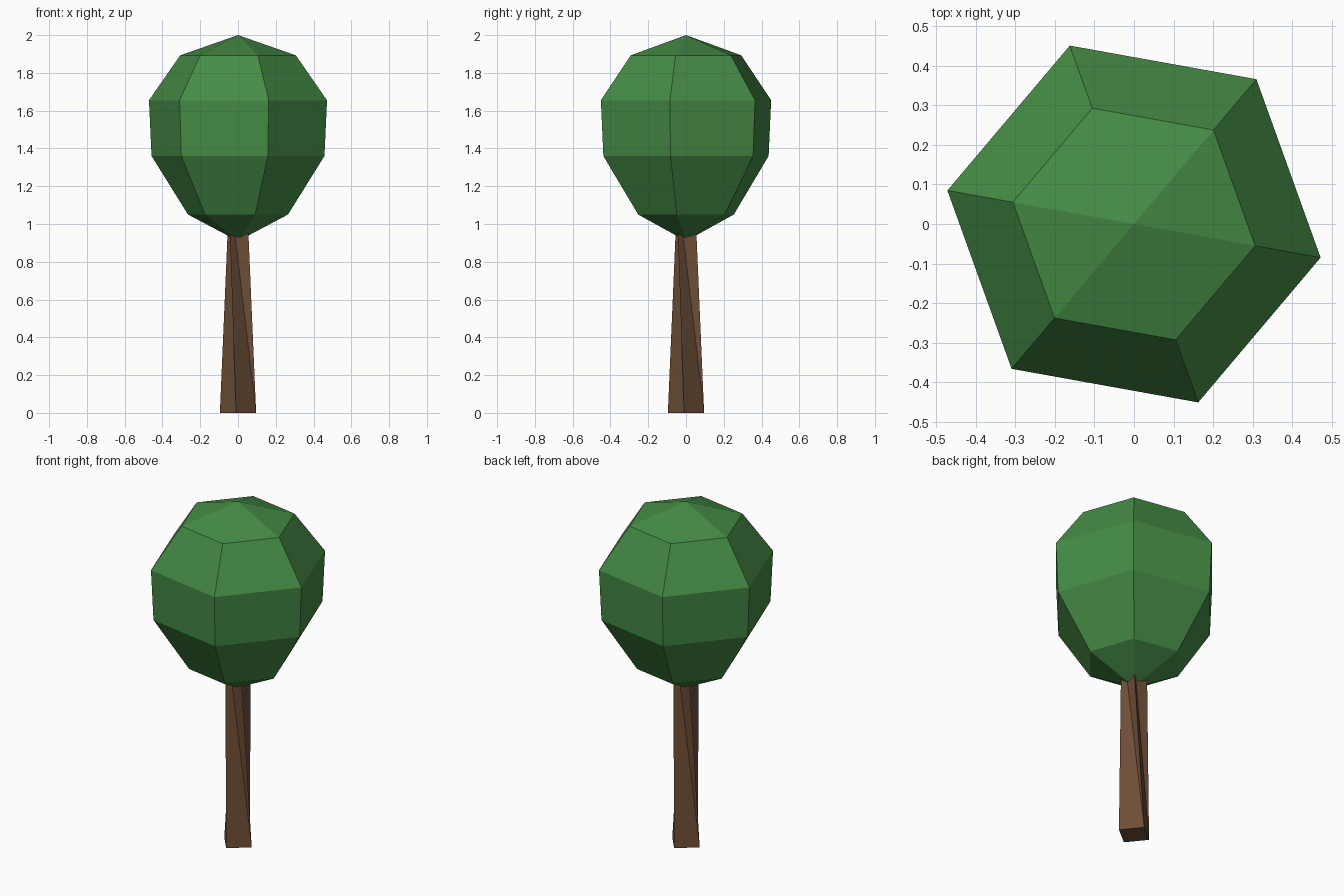
import bpy, bmesh, math

if "Cube" in bpy.data.objects:
    bpy.data.objects.remove(bpy.data.objects["Cube"])


def make_object(name, bm, color):
    bmesh.ops.recalc_face_normals(bm, faces=bm.faces[:])
    mesh = bpy.data.meshes.new(name)
    bm.to_mesh(mesh)
    bm.free()
    mat = bpy.data.materials.new(name + "_color")
    mat.diffuse_color = (*color, 1)
    mat.use_nodes = True
    mat.node_tree.nodes["Principled BSDF"].inputs["Base Color"].default_value = mat.diffuse_color
    mesh.materials.append(mat)
    obj = bpy.data.objects.new(name, mesh)
    bpy.context.collection.objects.link(obj)
    return obj


def ring(bm, sides, radius, z, start):
    angles = [math.radians(start + 360 * i / sides) for i in range(sides)]
    return [bm.verts.new((radius * math.cos(a), radius * math.sin(a), z)) for a in angles]


# Crown: six-sided faceted ball, wider towards the top
bm = bmesh.new()
profile = [(0.269, 1.05), (0.465, 1.36), (0.479, 1.655), (0.311, 1.893)]
rings = [ring(bm, 6, r, z, -10.2) for r, z in profile]
bottom = bm.verts.new((0, 0, 0.91))
top = bm.verts.new((0, 0, 2.0))
for i in range(6):
    j = (i + 1) % 6
    for low, high in zip(rings, rings[1:]):
        bm.faces.new((low[i], low[j], high[j], high[i]))
    bm.faces.new((bottom, rings[0][j], rings[0][i]))
    bm.faces.new((top, rings[-1][i], rings[-1][j]))
make_object("crown", bm, (0.06, 0.26, 0.06))

# Trunk: tapered square post, twisted, with its top hidden in the crown
bm = bmesh.new()
base = ring(bm, 4, 0.0965, 0, -96)
tip = ring(bm, 4, 0.068, 1.26, -142)
for i in range(4):
    j = (i + 1) % 4
    bm.faces.new((base[i], base[j], tip[i]))
    bm.faces.new((base[j], tip[j], tip[i]))
bm.faces.new(base[::-1])
bm.faces.new(tip)
make_object("trunk", bm, (0.155, 0.076, 0.037))
